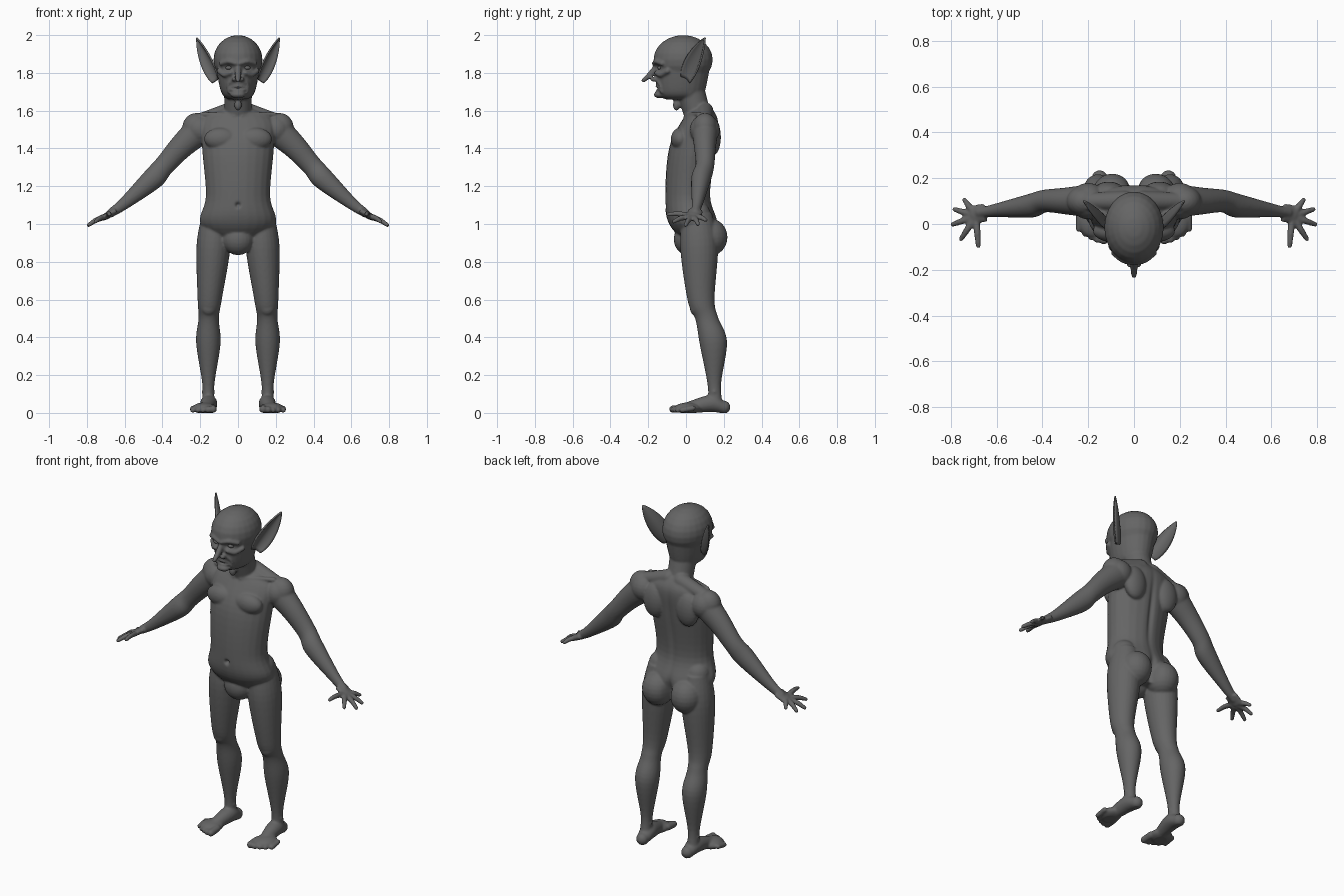
import bpy
import bmesh
from math import sin, cos, pi, exp, sqrt
from mathutils import Vector, Matrix

cube = bpy.data.objects.get("Cube")
if cube:
    bpy.data.objects.remove(cube, do_unlink=True)

skin = bpy.data.materials.new("dark grey skin")
skin.use_nodes = True
grey = (.13, .13, .13, 1)
skin.diffuse_color = grey
skin.node_tree.nodes["Principled BSDF"].inputs["Base Color"].default_value = grey

X, Y, Z = Vector((1, 0, 0)), Vector((0, 1, 0)), Vector((0, 0, 1))
LEFT, RIGHT = 1, -1
SIDES = 24
STEPS = 6


def smooth_path(sections):
    """Catmull-Rom interpolation of sections (x, y, z, radius_u, radius_v)."""
    points = [Vector(section) for section in sections]
    points = [points[0], *points, points[-1]]
    path = []
    for before, start, end, after in zip(points, points[1:], points[2:], points[3:]):
        leave, arrive = (end - before) / 2, (after - start) / 2
        for step in range(STEPS):
            t = step / STEPS
            ease = t * t * (3 - 2 * t)
            path.append(start.lerp(end, ease) + leave * t * (1 - t) ** 2
                        - arrive * t * t * (1 - t))
    return path + [points[-1]]


def tube(bm, sections, u, v, side=LEFT):
    """Closed loft of elliptical rings spanned by the axes u and v."""
    rings = []
    for section in smooth_path(sections):
        centre, radius_u, radius_v = Vector(section[:3]), section[3], section[4]
        ring = []
        for corner in range(SIDES):
            angle = 2 * pi * corner / SIDES
            place = centre + u * radius_u * cos(angle) + v * radius_v * sin(angle)
            place.x *= side
            ring.append(bm.verts.new(place))
        rings.append(ring)
    for lower, upper in zip(rings, rings[1:]):
        for corner in range(SIDES):
            previous = corner - 1
            bm.faces.new((lower[previous], lower[corner], upper[corner], upper[previous]))
    bm.faces.new(rings[0])
    bm.faces.new(rings[-1])


def blob(bm, centre, radii, side=LEFT):
    """Ellipsoid."""
    place = Matrix.Translation((centre[0] * side, centre[1], centre[2]))
    bmesh.ops.create_uvsphere(bm, u_segments=SIDES, v_segments=SIDES // 2, radius=1,
                              matrix=place @ Matrix.Diagonal((*radii, 1)))


def rod(bm, points, side=LEFT, across=Y, stretch=1):
    """Round-ended rod through points (x, y, z, radius), stretched along one axis."""
    along = (Vector(points[-1][:3]) - Vector(points[0][:3])).normalized()
    u = (across - along * across.dot(along)).normalized()
    tube(bm, [(x, y, z, r * stretch, r) for x, y, z, r in points], u, along.cross(u), side)
    for x, y, z, r in (points[0], points[-1]):
        blob(bm, (x, y, z), (r, r, r), side)


def upright(bm, rows):
    """Loft of level rings given as (height, front, back, half_width)."""
    tube(bm, [(0, (front + back) / 2, height, width, (back - front) / 2)
              for height, front, back, width in rows], X, Y)


def face_ridge(bm, points, radius, side):
    """Rod that follows the curve of the face through points (x, z)."""
    ridge = []
    for x, z in points:
        drop = max(0, 1.85 - z)
        width, depth = .13 - drop / 4, .155 - drop / 8
        ridge.append((x, -.015 - depth * sqrt(1 - (x / width) ** 2), z, radius))
    rod(bm, ridge, side, across=Y)


def finish(bm, name):
    bmesh.ops.recalc_face_normals(bm, faces=bm.faces)
    mesh = bpy.data.meshes.new(name)
    bm.to_mesh(mesh)
    bm.free()
    mesh.materials.append(skin)
    mesh.shade_smooth()
    part = bpy.data.objects.new(name, mesh)
    bpy.context.collection.objects.link(part)
    return part


body = bmesh.new()

# Torso, pelvis, neck, jaw and skull
upright(body, [(.88, .02, .14, .08), (1, -.09, .17, .2), (1.15, -.11, .13, .17),
               (1.4, -.09, .16, .19), (1.55, -.02, .17, .19), (1.62, .04, .13, .06)])
blob(body, (0, .01, .92), (.085, .075, .085))
rod(body, [(0, .07, 1.55, .07), (0, .02, 1.72, .075)])
upright(body, [(1.66, -.11, .06, .05), (1.7, -.15, .1, .09), (1.85, -.17, .13, .12)])
blob(body, (0, -.015, 1.87), (.13, .157, .13))

# Nose, chin and throat
rod(body, [(0, -.16, 1.84, .012), (0, -.18, 1.8, .017), (0, -.225, 1.76, .012)])
blob(body, (0, -.14, 1.685), (.04, .03, .02))
blob(body, (0, -.05, 1.63), (.02, .02, .03))

for side in (LEFT, RIGHT):
    # Brow, cheek, mouth fold, lips and nostril
    face_ridge(body, [(.01, 1.85), (.05, 1.86), (.09, 1.85)], .012, side)
    face_ridge(body, [(.04, 1.8), (.07, 1.79), (.1, 1.81)], .014, side)
    face_ridge(body, [(.02, 1.77), (.05, 1.74), (.05, 1.7)], .009, side)
    for lip in (1.73, 1.706):
        face_ridge(body, [(0, lip), (.04, 1.716)], .008, side)
    blob(body, (.02, -.17, 1.766), (.014, .02, .013), side)

    # Neck cord, collar bone, neck slope
    rod(body, [(.015, 0, 1.57, .01), (.07, .02, 1.7, .014)], side)
    rod(body, [(.02, 0, 1.57, .013), (.1, .03, 1.58, .011), (.19, .07, 1.58, .014)], side)
    rod(body, [(.04, .1, 1.6, .045), (.2, .1, 1.55, .036)], side)

    # Shoulder, shoulder blade, chest, buttock and kneecap
    blob(body, (.22, .1, 1.51), (.075, .065, .078), side)
    blob(body, (.11, .14, 1.46), (.07, .045, .1), side)
    blob(body, (.09, -.03, 1.45), (.09, .05, .06), side)
    blob(body, (.095, .125, .93), (.09, .095, .1), side)
    blob(body, (.155, .05, .56), (.04, .03, .045), side)

    # Arm and palm
    rod(body, [(.2, .1, 1.5, .08), (.3, .1, 1.41, .065), (.39, .1, 1.31, .055),
               (.45, .08, 1.24, .058), (.6, .06, 1.11, .033), (.67, .05, 1.06, .024)],
        side, stretch=.9)
    rod(body, [(.65, .05, 1.07, .018), (.7, .04, 1.04, .018)], side, stretch=2.3)

    # Four fingers and the thumb fan out from the palm
    for finger in range(5):
        yaw = .95 - .65 * finger
        length = .09 + .012 * finger
        reach = Vector((cos(yaw), sin(yaw), -cos(yaw) / 2))
        palm = Vector((.69, .035, 1.045))
        knuckle, middle, tip = (palm + reach * length * part for part in (.2, .6, .95))
        rod(body, [(*knuckle, .016), (*(middle + Z * .006), .014), (*tip, .011)],
            side, across=Z)

    # Leg
    rod(body, [(.12, .06, 1.05, .07), (.13, .07, .88, .09), (.15, .08, .6, .064),
               (.155, .11, .5, .054), (.157, .145, .37, .065), (.157, .15, .15, .032),
               (.157, .155, .04, .036)], side, stretch=1.12)
    blob(body, (.157, .15, .11), (.036, .02, .02), side)

    # Heel, instep, ball and toes
    rod(body, [(.15, .2, .03, .035), (.155, .13, .05, .045), (.17, 0, .025, .03)],
        side, across=X)
    blob(body, (.18, .01, .025), (.062, .07, .03), side)
    for toe in range(5):
        x, y = .132 + .027 * toe, .003 * toe * toe - .07
        size = .02 - .003 * min(toe, 2)
        rod(body, [(x, y + .06, .025, size), (x, y, size, size)], side, across=X)

# Fuse everything into one skin
raw = finish(body, "raw_body")
fuse = raw.modifiers.new("Fuse", 'REMESH')
fuse.mode = 'VOXEL'
fuse.voxel_size = .006
soften = raw.modifiers.new("Soften", 'SMOOTH')
soften.factor = .5
soften.iterations = 6
fused = bpy.data.meshes.new_from_object(
    raw.evaluated_get(bpy.context.evaluated_depsgraph_get()))
bpy.data.objects.remove(raw, do_unlink=True)

# Dents (centre, reach, push along y): spine, cleft, navel, mouth, eye sockets
dents = [((0, .17, 1.3), (.016, .08, .2), -.014),
         ((0, .19, .93), (.02, .08, .08), -.03),
         ((0, -.11, 1.1), (.012, .05, .012), .02),
         ((0, -.16, 1.718), (.04, .04, .005), .008)]
for side in (LEFT, RIGHT):
    dents.append(((side * .047, -.16, 1.827), (.024, .04, .014), .016))
sculpt = bmesh.new()
sculpt.from_mesh(fused)
for vert in sculpt.verts:
    for centre, reach, push in dents:
        distance = sum(((a - b) / r) ** 2 for a, b, r in zip(vert.co, centre, reach))
        vert.co.y += push * exp(-distance)
    vert.co.z = max(vert.co.z, 0)
finish(sculpt, "body")

# Eyes
eyes = bmesh.new()
for side in (LEFT, RIGHT):
    blob(eyes, (.047, -.135, 1.827), (.019, .016, .012), side)
finish(eyes, "eyes")

# Ears: cupped pointed leaves
ear = bmesh.new()
root, axis = Vector((.115, 0, 1.765)), Vector((.105, .1, .22))
across = Vector((.45, .65, -.5)).normalized()
cup = across.cross(axis).normalized()
ROWS, COLUMNS = 16, 10
grid = []
for row in range(ROWS + 1):
    t = row / ROWS
    width = .11 * (t + .12) ** .6 * (1 - t) ** .9 + .001
    line = []
    for column in range(COLUMNS + 1):
        s = 2 * column / COLUMNS - 1
        bend = across * s + cup * (.6 * s * s - .3)
        line.append(ear.verts.new(root + axis * t + bend * width))
    grid.append(line)
for lower, upper in zip(grid, grid[1:]):
    for column in range(COLUMNS):
        ear.faces.new((lower[column], lower[column + 1], upper[column + 1], upper[column]))
ears = finish(ear, "ears")
shell = ears.modifiers.new("Thickness", 'SOLIDIFY')
shell.thickness = .009
shell.offset = 0
ears.modifiers.new("Mirror", 'MIRROR')
